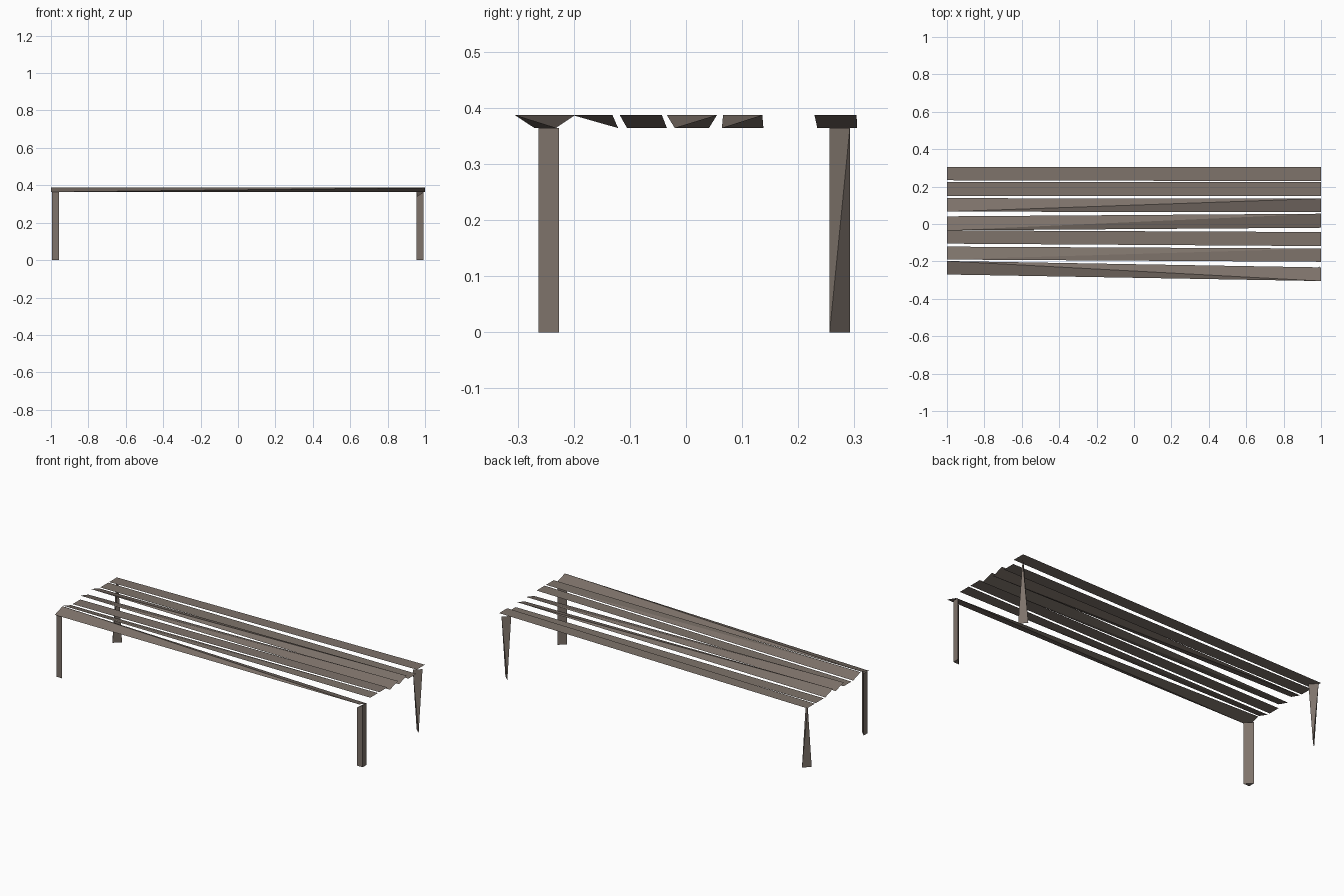
import bpy, bmesh

if "Cube" in bpy.data.objects:
    bpy.data.objects.remove(bpy.data.objects["Cube"])

HI, LO = 0.387, 0.364      # top and underside of the slats

wood = bpy.data.materials.new("taupe_wood")
wood.diffuse_color = (0.21, 0.172, 0.147, 1)
wood.use_nodes = True
wood.node_tree.nodes["Principled BSDF"].inputs["Base Color"].default_value = wood.diffuse_color


def build(name, points, flat=False):
    """Flat-faced solid around the points, or one flat face through them."""
    bm = bmesh.new()
    verts = [bm.verts.new(p) for p in points]
    if flat:
        bm.faces.new(verts)
    else:
        bmesh.ops.convex_hull(bm, input=verts)
    bmesh.ops.recalc_face_normals(bm, faces=bm.faces)
    if flat:
        bm.faces.ensure_lookup_table()
        bm.normal_update()
        if bm.faces[0].normal.z < 0:
            bmesh.ops.reverse_faces(bm, faces=bm.faces)
    mesh = bpy.data.meshes.new(name)
    bm.to_mesh(mesh)
    bm.free()
    mesh.materials.append(wood)
    obj = bpy.data.objects.new(name, mesh)
    bpy.context.collection.objects.link(obj)


# Seat slats: left end (y, z) pair, right end (y, z) pair, flat or faceted
slats = [
    ((-0.27, LO), (-0.198, HI), (-0.305, HI), (-0.232, LO), False),
    ((-0.19, HI), (-0.121, LO), (-0.202, HI), (-0.131, HI), False),
    ((-0.105, LO), (-0.034, LO), (-0.118, HI), (-0.043, HI), True),
    ((-0.034, HI), (0.041, LO), (-0.02, LO), (0.055, HI), False),
    ((0.066, HI), (0.138, LO), (0.064, LO), (0.136, HI), False),
    ((0.151, LO), (0.225, LO), (0.151, LO), (0.225, LO), True),
    ((0.234, LO), (0.305, LO), (0.229, HI), (0.304, HI), True),
]
for i, (l0, l1, r0, r1, flat) in enumerate(slats):
    build(f"seat_slat_{i + 1}",
          [(-1, *l0), (1, *r0), (1, *r1), (-1, *l1)], flat)

# Legs: facing corner ranges in x and y
XL, XR = (-0.995, -0.957), (0.955, 0.993)
YF, YB = (-0.263, -0.226), (0.256, 0.292)


def corners(xs, ys, picks, z):
    return [(xs[i], ys[j], z) for i, j in picks]


rising, falling = [(0, 0), (1, 1)], [(0, 1), (1, 0)]

# Back legs twist from one diagonal at the floor to the other at the seat
build("back_right_leg", corners(XR, YB, falling, 0) + corners(XR, YB, rising, LO))
build("back_left_leg", corners(XL, YB, rising, 0) + corners(XL, YB, falling, LO))

# Front legs are three-sided posts
tri = falling + [(0, 0)]
build("front_left_leg", corners(XL, YF, tri, 0) + corners(XL, YF, tri, LO))
side = [(1, 0), (1, 1)]
build("front_right_leg", corners(XR, YF, side + [(0, 0)], 0)
      + corners(XR, YF, side, LO) + corners(XR, YF, [(0, 0)], 0.34))
